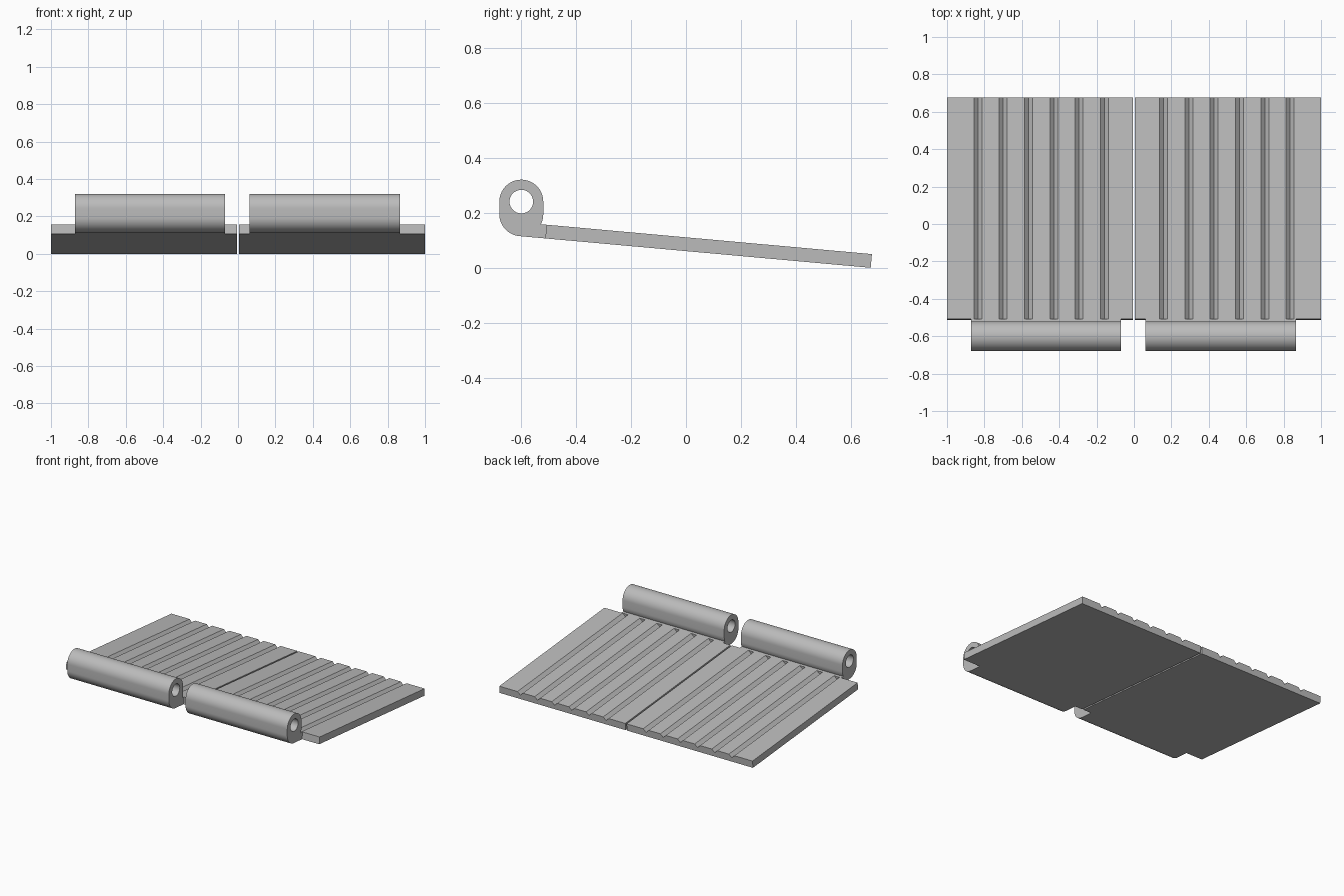
import bpy, bmesh
from math import sin, cos, radians
from mathutils import Vector, Matrix

cube = bpy.data.objects.get("Cube")
if cube:
    bpy.data.objects.remove(cube, do_unlink=True)

grey = bpy.data.materials.new("plain_grey")
grey.use_nodes = True
COLOUR = (0.5, 0.5, 0.5, 1)
grey.diffuse_color = COLOUR
grey.node_tree.nodes["Principled BSDF"].inputs["Base Color"].default_value = COLOUR

# Sloping plate: front and back ends of its lower face, and its thickness
FRONT = Vector((0, -0.5125, 0.107))
BACK = Vector((0, 0.673, 0))
THICK = 0.05
UP = Vector((1, 0, 0)).cross(BACK - FRONT).normalized()

# Hinge barrel: rounded slot section with a round bore
BARREL_Y, BORE_Z, FOOT_Z = -0.6, 0.241, 0.195
RADIUS, BORE = 0.08, 0.043


def link(name, data):
    obj = bpy.data.objects.new(name, data)
    bpy.context.collection.objects.link(obj)
    data.materials.append(grey)
    return obj


def grooved_plate(name, side):
    """Extrude a section with V grooves along the slope."""
    inner, outer, half, depth = 0.0055, 1.0, 0.0215, 0.021
    section = [(inner, 0), (inner, THICK)]
    for i in range(6):
        c = 0.158 + 0.1354 * i
        section += [(c - half, THICK), (c, THICK - depth), (c + half, THICK)]
    section += [(outer, THICK), (outer, 0)]
    bm = bmesh.new()
    verts = [bm.verts.new(FRONT + Vector((side * x, 0, 0)) + UP * h) for x, h in section]
    face = bm.faces.new(verts)
    ext = bmesh.ops.extrude_face_region(bm, geom=[face], use_keep_orig=True)
    moved = [g for g in ext["geom"] if isinstance(g, bmesh.types.BMVert)]
    bmesh.ops.translate(bm, verts=moved, vec=BACK - FRONT)
    bmesh.ops.recalc_face_normals(bm, faces=bm.faces)
    mesh = bpy.data.meshes.new(name)
    bm.to_mesh(mesh)
    bm.free()
    link(name, mesh)


def arc(z, radius, start, end, steps):
    angles = [radians(start + (end - start) * i / steps) for i in range(steps + 1)]
    return [(BARREL_Y + radius * cos(a), z + radius * sin(a)) for a in angles]


def hinge_barrel(name, x0, x1):
    """Extrude the barrel section, with its foot running into the plate."""
    top = FRONT + UP * THICK
    outline = arc(BORE_Z, RADIUS, 0, 180, 32) + arc(FOOT_Z, RADIUS, 180, 265, 16)
    outline += [(FRONT.y, FRONT.z), (top.y, top.z)]
    outline += arc(FOOT_Z, RADIUS, -27, 0, 6)
    hole = arc(BORE_Z, BORE, 0, 360, 40)[:-1]
    curve = bpy.data.curves.new(name, "CURVE")
    curve.dimensions = "2D"
    curve.fill_mode = "BOTH"
    curve.extrude = (x1 - x0) / 2
    for points in (outline, hole):
        spline = curve.splines.new("POLY")
        spline.points.add(len(points) - 1)
        for p, (y, z) in zip(spline.points, points):
            p.co = (y, z, 0, 1)
        spline.use_cyclic_u = True
    obj = link(name, curve)
    bpy.ops.object.select_all(action="DESELECT")
    obj.select_set(True)
    bpy.context.view_layer.objects.active = obj
    bpy.ops.object.convert(target="MESH")
    # Turn the section upright, running along x
    turn = Matrix(((0, 0, 1, (x0 + x1) / 2), (1, 0, 0, 0), (0, 1, 0, 0), (0, 0, 0, 1)))
    bm = bmesh.new()
    bm.from_mesh(obj.data)
    bm.transform(turn)
    bmesh.ops.remove_doubles(bm, verts=bm.verts, dist=0.0001)
    bmesh.ops.recalc_face_normals(bm, faces=bm.faces)
    bm.to_mesh(obj.data)
    bm.free()
    bpy.ops.object.shade_smooth_by_angle(angle=radians(30))


grooved_plate("left_plate", 1)
grooved_plate("right_plate", -1)
hinge_barrel("left_hinge_barrel", 0.0625, 0.865)
hinge_barrel("right_hinge_barrel", -0.872, -0.07)
